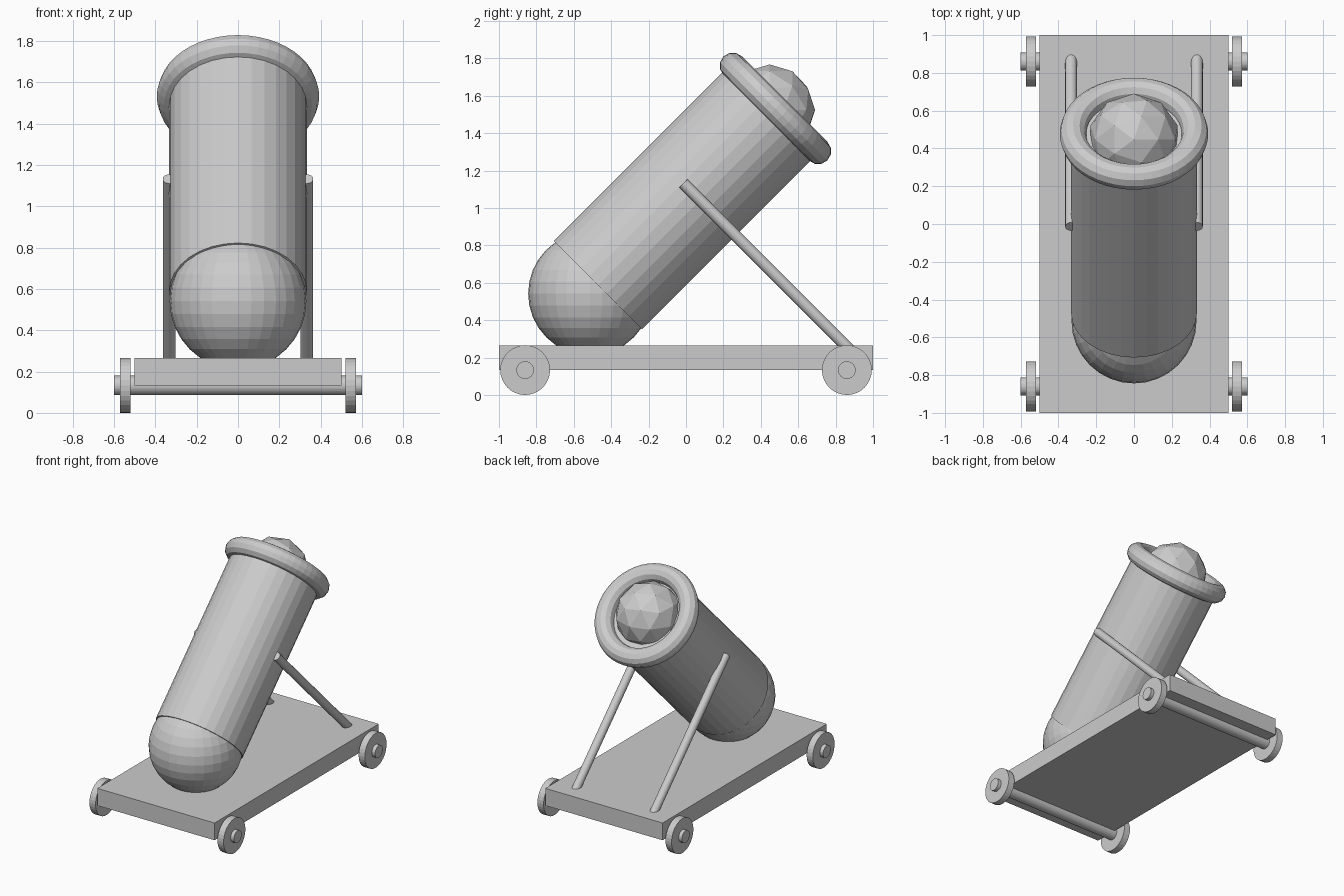
import bpy
from math import radians, pi
from mathutils import Vector

if "Cube" in bpy.data.objects:
    bpy.data.objects.remove(bpy.data.objects["Cube"])


def rod(name, a, b, radius, sides=32):
    """Capped cylinder running from point a to point b."""
    a, b = Vector(a), Vector(b)
    d = b - a
    bpy.ops.mesh.primitive_cylinder_add(
        vertices=sides, radius=radius, depth=d.length, location=(a + b) / 2,
        rotation=d.to_track_quat('Z', 'Y').to_euler())
    bpy.context.object.name = name
    return bpy.context.object


# Flat bed
bpy.ops.mesh.primitive_cube_add(size=1, location=(0, 0, 0.199))
bed = bpy.context.object
bed.name = "bed"
bed.scale = (1.0, 2.0, 0.133)

# Axles and wheels
for end, y in (("front", -0.86), ("back", 0.86)):
    rod(end + "_axle", (-0.6, y, 0.133), (0.6, y, 0.133), 0.047)
    for side, s in (("left", -1), ("right", 1)):
        rod(f"{end}_{side}_wheel", (s * 0.52, y, 0.133),
            (s * 0.572, y, 0.133), 0.133)

# Barrel tilted 45 degrees towards the back
tilt = (radians(-45), 0, 0)
bpy.ops.mesh.primitive_cylinder_add(
    vertices=32, radius=0.333, depth=1.333, location=(0, 0, 1.058), rotation=tilt)
bpy.context.object.name = "barrel"

# Rounded breech
bpy.ops.mesh.primitive_uv_sphere_add(
    segments=32, ring_count=16, radius=0.331, location=(0, -0.513, 0.542))
bpy.context.object.name = "breech"

# Muzzle ring
bpy.ops.mesh.primitive_torus_add(
    major_segments=48, minor_segments=12, major_radius=0.323, minor_radius=0.07,
    location=(0, 0.478, 1.532), rotation=tilt)
bpy.context.object.name = "muzzle_ring"

# Faceted ball sitting in the muzzle
bpy.ops.mesh.primitive_ico_sphere_add(
    subdivisions=2, radius=0.243, location=(0, 0.447, 1.524))
bpy.context.object.name = "ball"

# Support struts
for side, s in (("left", -1), ("right", 1)):
    rod(side + "_strut", (s * 0.333, -0.014, 1.132),
        (s * 0.333, 0.92, 0.198), 0.031)
